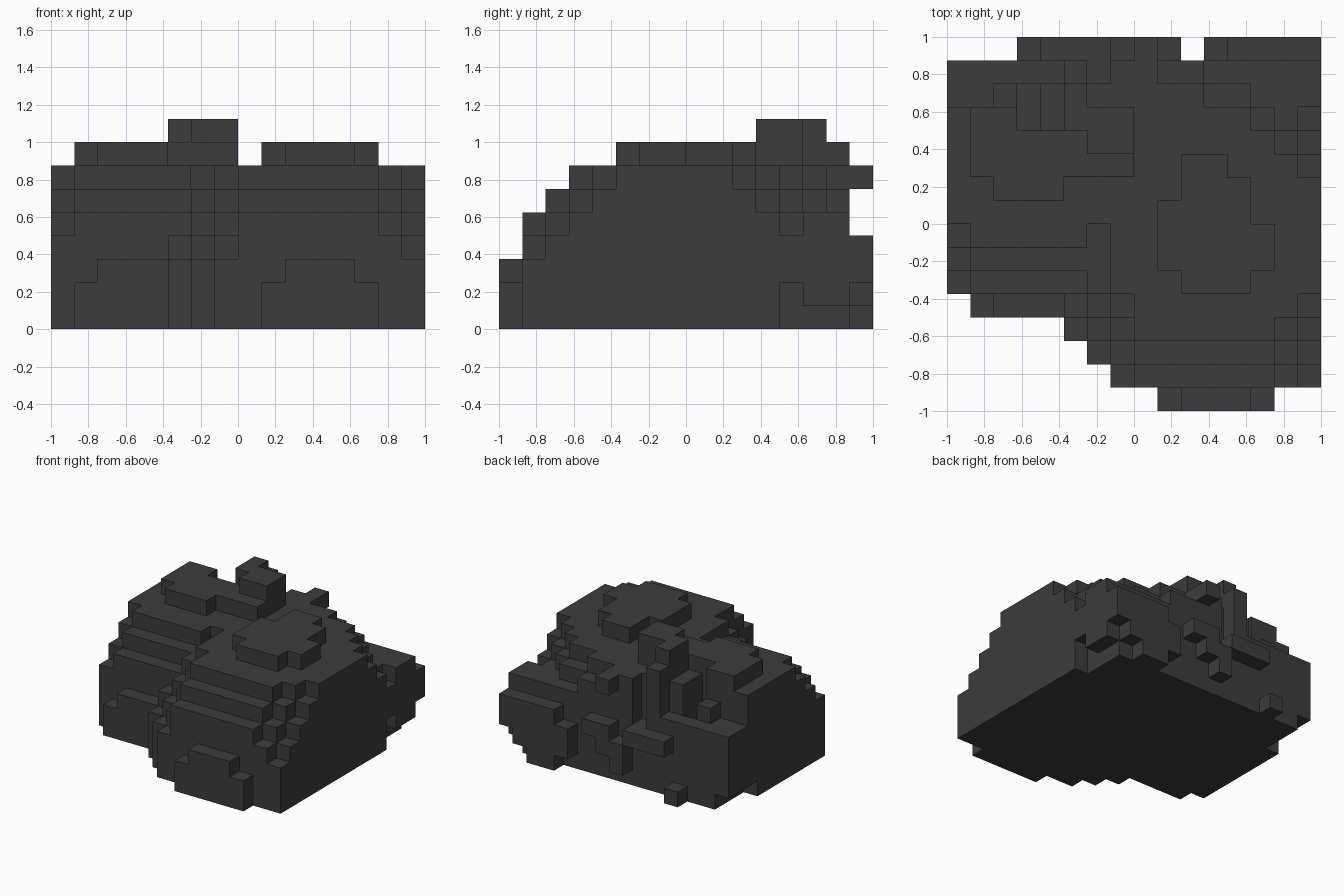
import bpy, bmesh

if "Cube" in bpy.data.objects:
    bpy.data.objects.remove(bpy.data.objects["Cube"], do_unlink=True)

CELL = 0.125
cells = set()


def block(i0, i1, j0, j1, k0, k1):
    return {(i, j, k) for i in range(i0, i1) for j in range(j0, j1) for k in range(k0, k1)}


def add(*boxes):
    for b in boxes:
        cells.update(block(*b))


def carve(*boxes):
    for b in boxes:
        cells.difference_update(block(*b))


# Main mass: low back shelf and tall core
add((0, 15, 8, 15, 0, 5), (0, 14, 8, 12, 0, 7))

# Front right mound, rising one step per row
add((8, 14, 1, 12, 0, 5), (8, 14, 2, 12, 0, 6), (8, 14, 3, 12, 0, 7))
# Front left mound, set further back
add((1, 5, 5, 12, 0, 5), (1, 5, 6, 12, 0, 6), (1, 5, 7, 12, 0, 7))
# Staircase columns at the corners and in the valley: column, first row, first height, steps
for i, j, h, steps in ((0, 5, 4, 4), (5, 3, 3, 5), (6, 2, 3, 4),
                       (7, 1, 3, 5), (14, 1, 4, 4), (15, 1, 3, 5)):
    for s in range(steps):
        add((i, i + 1, j + s, 10, 0, h + s))
# Front toe plates
add((9, 14, 0, 1, 0, 2), (10, 13, 0, 1, 0, 3),
    (1, 5, 4, 5, 0, 2), (2, 5, 4, 5, 0, 3))

# Top plateaus
add((9, 14, 6, 8, 7, 8), (10, 13, 5, 6, 7, 8), (9, 13, 8, 9, 7, 8),
    (10, 13, 9, 10, 7, 8), (10, 12, 10, 11, 7, 8),
    (2, 5, 9, 10, 7, 8), (1, 8, 10, 12, 7, 8), (1, 3, 12, 13, 7, 8))
# Peak
add((6, 8, 11, 13, 7, 9), (5, 6, 12, 14, 7, 9))

# Back right shoulder stepping down
add((14, 15, 10, 11, 0, 7), (14, 15, 11, 12, 0, 6), (15, 16, 10, 11, 0, 6),
    (15, 16, 11, 12, 0, 5), (15, 16, 12, 13, 2, 4), (15, 16, 13, 15, 1, 5),
    (9, 13, 12, 13, 5, 7), (13, 14, 12, 13, 5, 6), (9, 11, 13, 14, 5, 7),
    (11, 13, 13, 14, 5, 6), (9, 11, 14, 15, 5, 6))
# Back wall ribs and channels
add((0, 3, 12, 13, 5, 7), (4, 5, 12, 14, 4, 7), (5, 9, 12, 14, 5, 7),
    (5, 6, 14, 15, 5, 8), (7, 9, 14, 15, 5, 7))
carve((3, 4, 12, 14, 4, 8), (0, 1, 12, 15, 0, 1), (6, 7, 14, 15, 4, 7))
# Loose lumps on the back face
add((3, 4, 15, 16, 0, 1), (4, 5, 15, 16, 3, 4), (5, 7, 15, 16, 3, 4),
    (7, 8, 15, 16, 1, 3), (8, 9, 15, 16, 2, 4), (8, 9, 15, 16, 6, 7),
    (9, 10, 15, 16, 3, 4), (11, 12, 15, 16, 1, 3), (12, 14, 15, 16, 0, 4),
    (14, 15, 15, 16, 1, 4), (15, 16, 15, 16, 2, 4), (2, 3, 13, 14, 5, 6))

# Skin: one quad wherever a filled cell meets an empty one
bm = bmesh.new()
corners = {}


def corner(p):
    if p not in corners:
        corners[p] = bm.verts.new((p[0] * CELL - 1, p[1] * CELL - 1, p[2] * CELL))
    return corners[p]


for c in sorted(cells):
    for axis in range(3):
        u, v = (axis + 1) % 3, (axis + 2) % 3
        for side in (0, 1):
            near = list(c)
            near[axis] += 2 * side - 1
            if tuple(near) in cells:
                continue
            ring = []
            for du, dv in ((0, 0), (1, 0), (1, 1), (0, 1)):
                p = list(c)
                p[axis] += side
                p[u] += du
                p[v] += dv
                ring.append(corner(tuple(p)))
            bm.faces.new(ring if side else ring[::-1])

# Merge the flat areas into large faces
bmesh.ops.dissolve_limit(bm, angle_limit=0.01, verts=bm.verts, edges=bm.edges)
mesh = bpy.data.meshes.new("boulder")
bm.to_mesh(mesh)
bm.free()

stone = bpy.data.materials.new("charcoal_stone")
stone.use_nodes = True
stone.diffuse_color = (0.045, 0.045, 0.045, 1)
stone.node_tree.nodes["Principled BSDF"].inputs["Base Color"].default_value = (0.045, 0.045, 0.045, 1)
mesh.materials.append(stone)
boulder = bpy.data.objects.new("boulder", mesh)
bpy.context.collection.objects.link(boulder)
